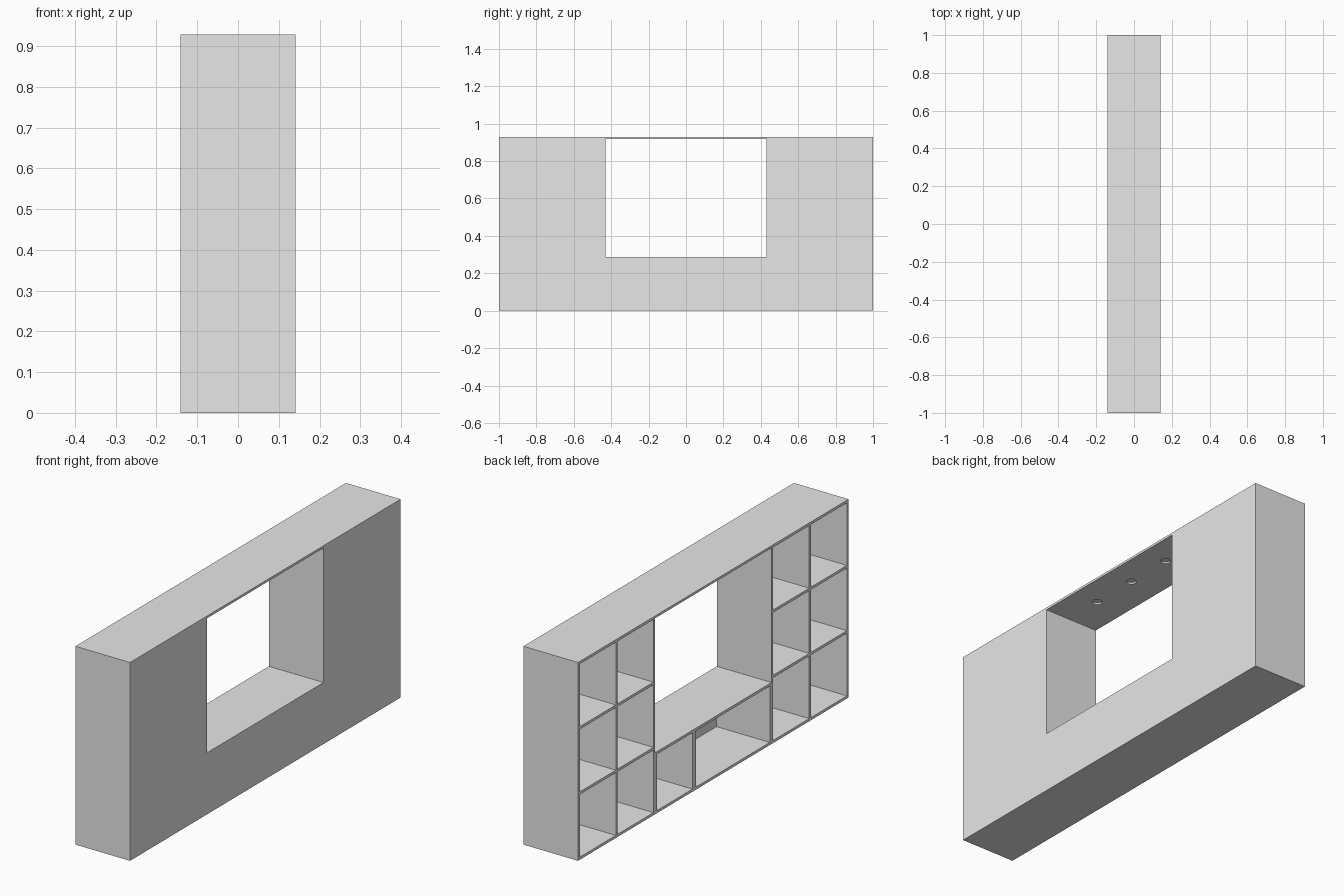
import bpy

if "Cube" in bpy.data.objects:
    bpy.data.objects.remove(bpy.data.objects["Cube"], do_unlink=True)

# Overall sizes
W, H, D = 1.0, 0.928, 0.1415     # half length, height, half depth
T = 0.0125                       # board thickness
BACK = 0.007                     # back panel thickness
OPEN = 0.43                      # half width of the central opening
LOW = 0.288                      # height of the low units
SPLIT = 0.1415                   # joint between the two low units
TOP_T = 0.011                    # bridging top board thickness

grey = bpy.data.materials.new("light grey")
grey.use_nodes = True
grey.diffuse_color = (0.8, 0.8, 0.8, 1)
grey.node_tree.nodes["Principled BSDF"].inputs["Base Color"].default_value = (0.8, 0.8, 0.8, 1)


def board(name, x, y, z):
    """Box spanning the given (min, max) ranges."""
    bpy.ops.mesh.primitive_cube_add(size=1)
    ob = bpy.context.object
    ob.name = name
    for v in ob.data.vertices:
        v.co = [r[0] + (c + 0.5) * (r[1] - r[0]) for c, r in zip(v.co, (x, y, z))]
    ob.data.materials.append(grey)
    return ob


def shelf_unit(name, y0, y1, height, cols, rows):
    """Open cabinet facing -x with an even grid of compartments."""
    front = (-D, D - BACK)
    board(name + "_back", (D - BACK, D), (y0, y1), (0, height))
    # Full-width floor and top
    board(name + "_floor", front, (y0, y1), (0, T))
    board(name + "_top", front, (y0, y1), (height - T, height))
    # Sides and upright dividers
    col_step = (y1 - y0 - T) / cols
    for i in range(cols + 1):
        y = y0 + i * col_step
        part = "side" if i in (0, cols) else "divider"
        board(f"{name}_{part}_{i}", front, (y, y + T), (T, height - T))
    # Shelves between the uprights
    row_step = (height - T) / rows
    for i in range(cols):
        y = y0 + i * col_step
        for j in range(1, rows):
            z = j * row_step
            board(f"{name}_shelf_{i}_{j}", front, (y + T, y + col_step), (z, z + T))


# Tall units at both ends, low units between them
shelf_unit("rear_tower", OPEN, W, H, 2, 3)
shelf_unit("front_tower", -W, -OPEN, H, 2, 3)
shelf_unit("small_low_unit", SPLIT, OPEN, LOW, 1, 1)
shelf_unit("wide_low_unit", -OPEN, SPLIT, LOW, 1, 1)

# Bridging top board with three round downlight recesses underneath
bridge = board("bridge_top", (-D, D), (-OPEN, OPEN), (H - TOP_T, H))
for y in (-0.235, 0, 0.235):
    bpy.ops.mesh.primitive_cylinder_add(vertices=32, radius=0.022, depth=0.016,
                                        location=(0.015, y, H - TOP_T))
    cutter = bpy.context.object
    cutter.name = "downlight_cutter"
    cutter.hide_render = True
    cutter.data.materials.append(grey)
    mod = bridge.modifiers.new("recess", "BOOLEAN")
    mod.operation = "DIFFERENCE"
    mod.solver = "EXACT"
    mod.object = cutter
    bpy.context.view_layer.objects.active = bridge
    bpy.ops.object.modifier_apply(modifier=mod.name)
    bpy.data.objects.remove(cutter, do_unlink=True)
